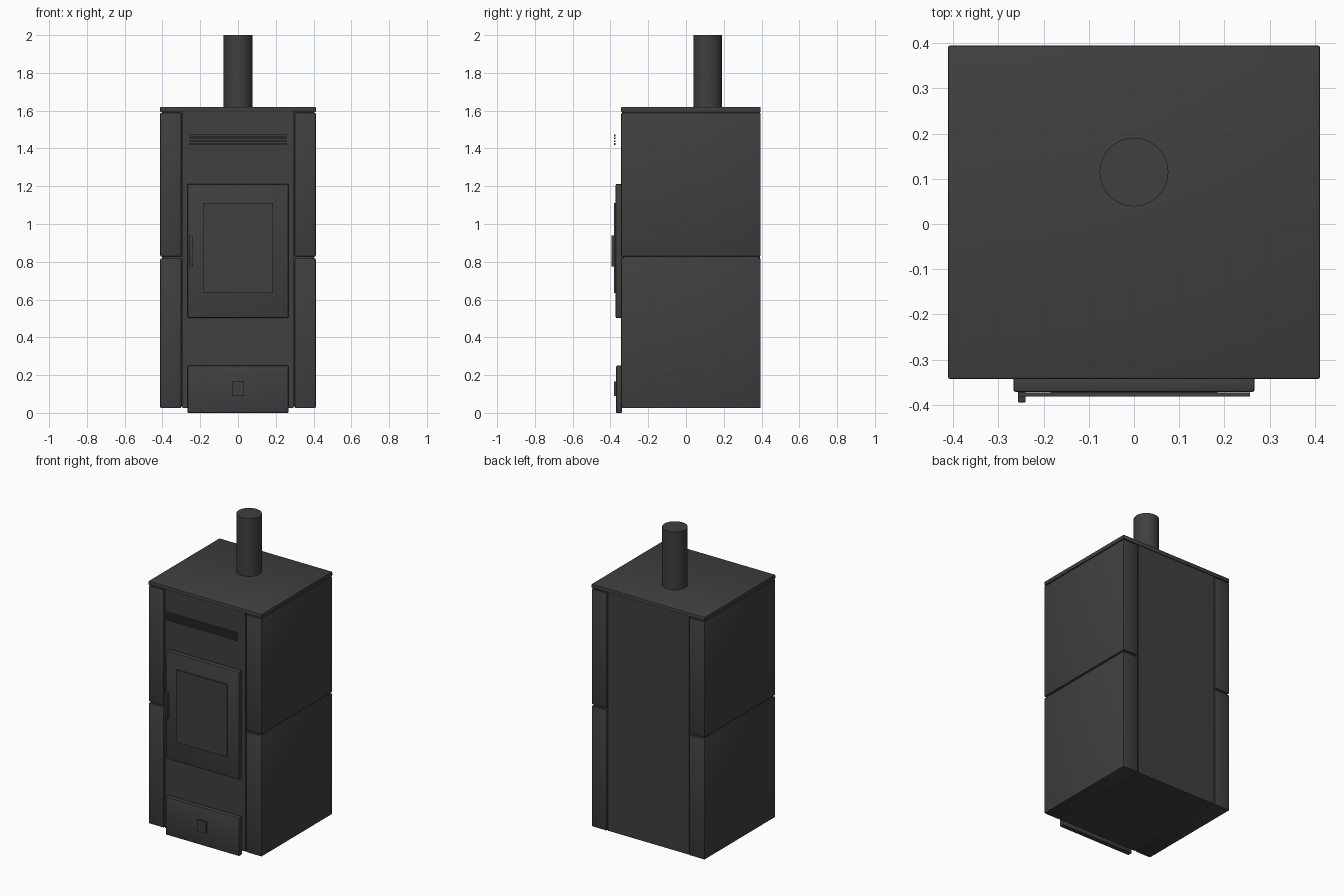
import bpy

if "Cube" in bpy.data.objects:
    bpy.data.objects.remove(bpy.data.objects["Cube"])

# One dark grey painted steel for the whole stove
steel = bpy.data.materials.new("dark_grey_steel")
steel.diffuse_color = (0.05, 0.05, 0.05, 1)
steel.use_nodes = True
steel.node_tree.nodes["Principled BSDF"].inputs["Base Color"].default_value = steel.diffuse_color


def box(name, x, y, z, bevel=0.0, segments=2):
    """Box spanning the (min, max) ranges, with optional rounded edges."""
    bpy.ops.mesh.primitive_cube_add(size=1)
    ob = bpy.context.object
    ob.name = name
    for i, (a, b) in enumerate((x, y, z)):
        for v in ob.data.vertices:
            v.co[i] = a if v.co[i] < 0 else b
    ob.data.materials.append(steel)
    if bevel:
        mod = ob.modifiers.new("rounded_edges", 'BEVEL')
        mod.width = bevel
        mod.segments = segments
        bpy.ops.object.modifier_apply(modifier=mod.name)
        bpy.ops.object.shade_smooth_by_angle()
    return ob


FRONT, BACK = -0.343, 0.395

# Firebox body and top plate
box("body", (-0.294, 0.294), (FRONT + 0.003, BACK - 0.004), (0.027, 1.6))
box("top_plate", (-0.412, 0.412), (FRONT, BACK), (1.592, 1.62), 0.005)

# Side cladding: lower and upper panel on each side with a joint between
for side, s in (("left", -1), ("right", 1)):
    xs = tuple(sorted((s * 0.30, s * 0.412)))
    box(side + "_lower_panel", xs, (FRONT, BACK), (0.025, 0.818), 0.006)
    box(side + "_upper_panel", xs, (FRONT, BACK), (0.828, 1.589), 0.006)
    # Recessed backing closing the joints
    xb = tuple(sorted((s * 0.29, s * 0.402)))
    box(side + "_backing", xb, (FRONT + 0.012, BACK - 0.012), (0.035, 1.6))

# Door with glass pane and handle
box("door", (-0.267, 0.267), (-0.372, FRONT + 0.005), (0.502, 1.212), 0.006)
box("door_glass", (-0.185, 0.185), (-0.381, -0.365), (0.635, 1.11))
box("door_handle", (-0.257, -0.240), (-0.395, -0.368), (0.775, 0.94), 0.002)

# Ash drawer with square pull
box("ash_drawer", (-0.267, 0.267), (-0.370, FRONT + 0.005), (0.0, 0.25), 0.005)
box("drawer_pull", (-0.032, 0.032), (-0.380, -0.365), (0.09, 0.165))

# Vent slats standing proud of the front
for i in range(4):
    z = 1.423 + i * 0.0153
    box(f"vent_slat_{i + 1}", (-0.257, 0.257), (-0.382, -0.373), (z - 0.0045, z + 0.0045))

# Flue pipe
bpy.ops.mesh.primitive_cylinder_add(vertices=48, radius=0.076, depth=0.4,
                                    location=(0, 0.115, 1.8))
flue = bpy.context.object
flue.name = "flue_pipe"
flue.data.materials.append(steel)
bpy.ops.object.shade_smooth_by_angle()
